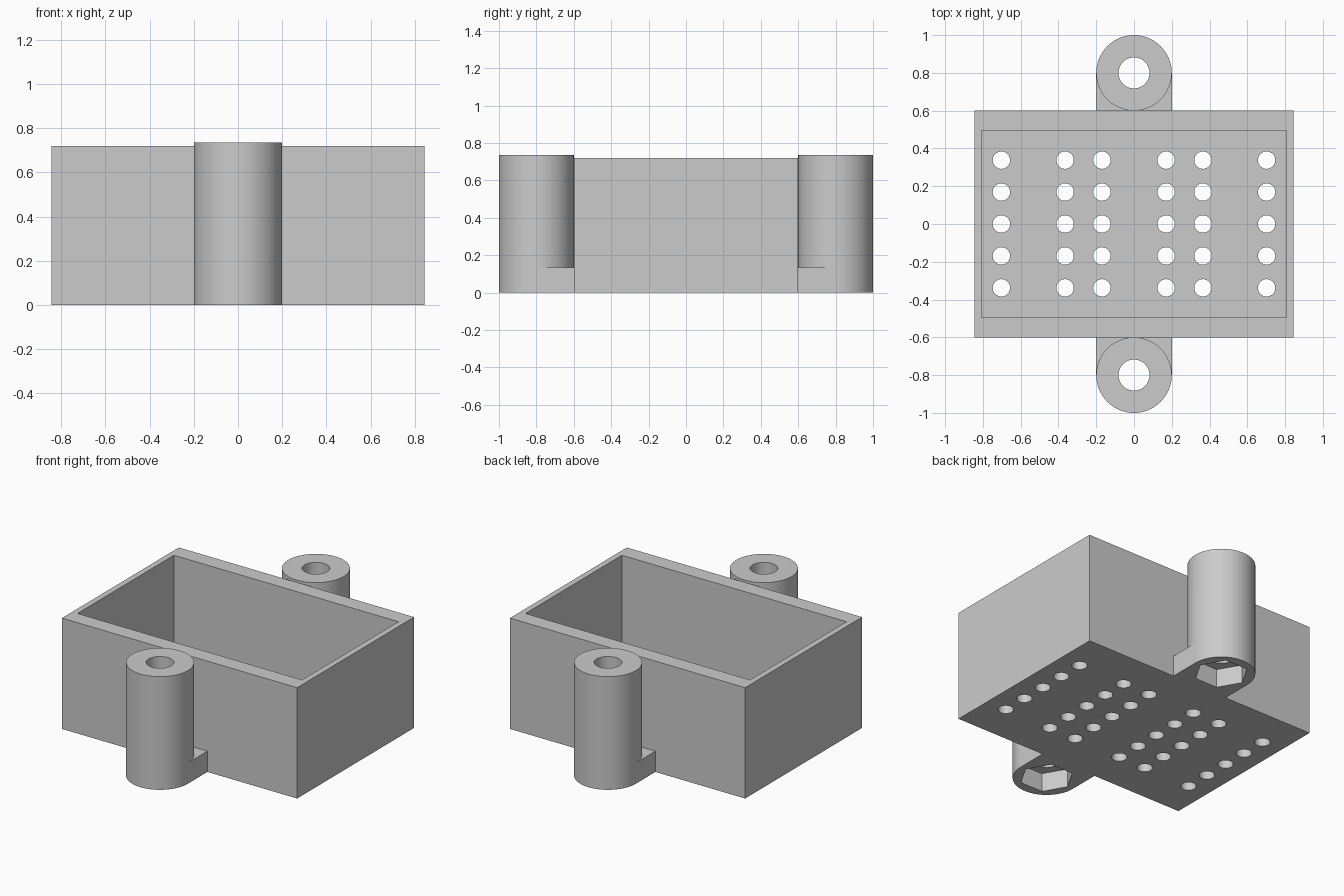
import bpy, bmesh, math
from mathutils import Matrix

if "Cube" in bpy.data.objects:
    bpy.data.objects.remove(bpy.data.objects["Cube"], do_unlink=True)

grey = bpy.data.materials.new("plain grey")
grey.use_nodes = True
colour = (0.6, 0.6, 0.6, 1)
grey.diffuse_color = colour
grey.node_tree.nodes["Principled BSDF"].inputs["Base Color"].default_value = colour


def add_box(bm, x0, x1, y0, y1, z0, z1):
    m = Matrix.Translation(((x0 + x1) / 2, (y0 + y1) / 2, (z0 + z1) / 2))
    bmesh.ops.create_cube(bm, size=1, matrix=m @ Matrix.Diagonal((x1 - x0, y1 - y0, z1 - z0, 1)))


def add_prism(bm, x, y, r, z0, z1, sides):
    """Upright prism with its first corner on the +x axis."""
    ring = [bm.verts.new((x + r * math.cos(2 * math.pi * i / sides),
                          y + r * math.sin(2 * math.pi * i / sides), z0)) for i in range(sides)]
    base = bm.faces.new(ring[::-1])
    ext = bmesh.ops.extrude_face_region(bm, geom=[base], use_keep_orig=True)
    tops = [v for v in ext["geom"] if isinstance(v, bmesh.types.BMVert)]
    bmesh.ops.translate(bm, verts=tops, vec=(0, 0, z1 - z0))


def make(name, build):
    bm = bmesh.new()
    build(bm)
    bmesh.ops.recalc_face_normals(bm, faces=bm.faces)
    mesh = bpy.data.meshes.new(name)
    bm.to_mesh(mesh)
    bm.free()
    mesh.materials.append(grey)
    obj = bpy.data.objects.new(name, mesh)
    bpy.context.collection.objects.link(obj)
    return obj


def combine(obj, other, operation):
    """Apply a boolean and remove the helper."""
    other.hide_render = True
    mod = obj.modifiers.new("combine", 'BOOLEAN')
    mod.operation, mod.solver, mod.object = operation, 'EXACT', other
    bpy.ops.object.select_all(action='DESELECT')
    bpy.context.view_layer.objects.active = obj
    obj.select_set(True)
    bpy.ops.object.modifier_apply(modifier=mod.name)
    bpy.data.objects.remove(other, do_unlink=True)


def smooth(obj):
    bpy.ops.object.select_all(action='DESELECT')
    bpy.context.view_layer.objects.active = obj
    obj.select_set(True)
    bpy.ops.object.shade_smooth_by_angle(angle=math.radians(30))


# Open tray with a perforated floor
FLOOR = 0.10
tray = make("tray", lambda bm: add_box(bm, -0.845, 0.845, -0.6, 0.6, 0, 0.72))
combine(tray, make("cavity_cutter",
                   lambda bm: add_box(bm, -0.807, 0.807, -0.495, 0.495, FLOOR, 0.9)), 'DIFFERENCE')


def vent_holes(bm):
    for x in (-0.702, -0.365, -0.17, 0.17, 0.365, 0.702):
        for row in range(-2, 3):
            add_prism(bm, x, row * 0.169, 0.046, -0.1, FLOOR + 0.1, 32)


combine(tray, make("vent_cutter", vent_holes), 'DIFFERENCE')
smooth(tray)

# Screw posts on a low tab, with a through hole and a hexagonal nut pocket
for name, s in (("front_post", -1), ("back_post", 1)):
    post = make(name, lambda bm: add_prism(bm, 0, s * 0.8, 0.2, 0, 0.735, 64))
    y0, y1 = sorted((s * 0.59, s * 0.8))
    combine(post, make("tab", lambda bm: add_box(bm, -0.2, 0.2, y0, y1, 0, 0.135)), 'UNION')
    combine(post, make("bolt_cutter", lambda bm: add_prism(bm, 0, s * 0.8, 0.082, -0.1, 0.9, 48)), 'DIFFERENCE')
    combine(post, make("nut_cutter", lambda bm: add_prism(bm, 0, s * 0.8, 0.16, -0.1, 0.12, 6)), 'DIFFERENCE')
    smooth(post)
